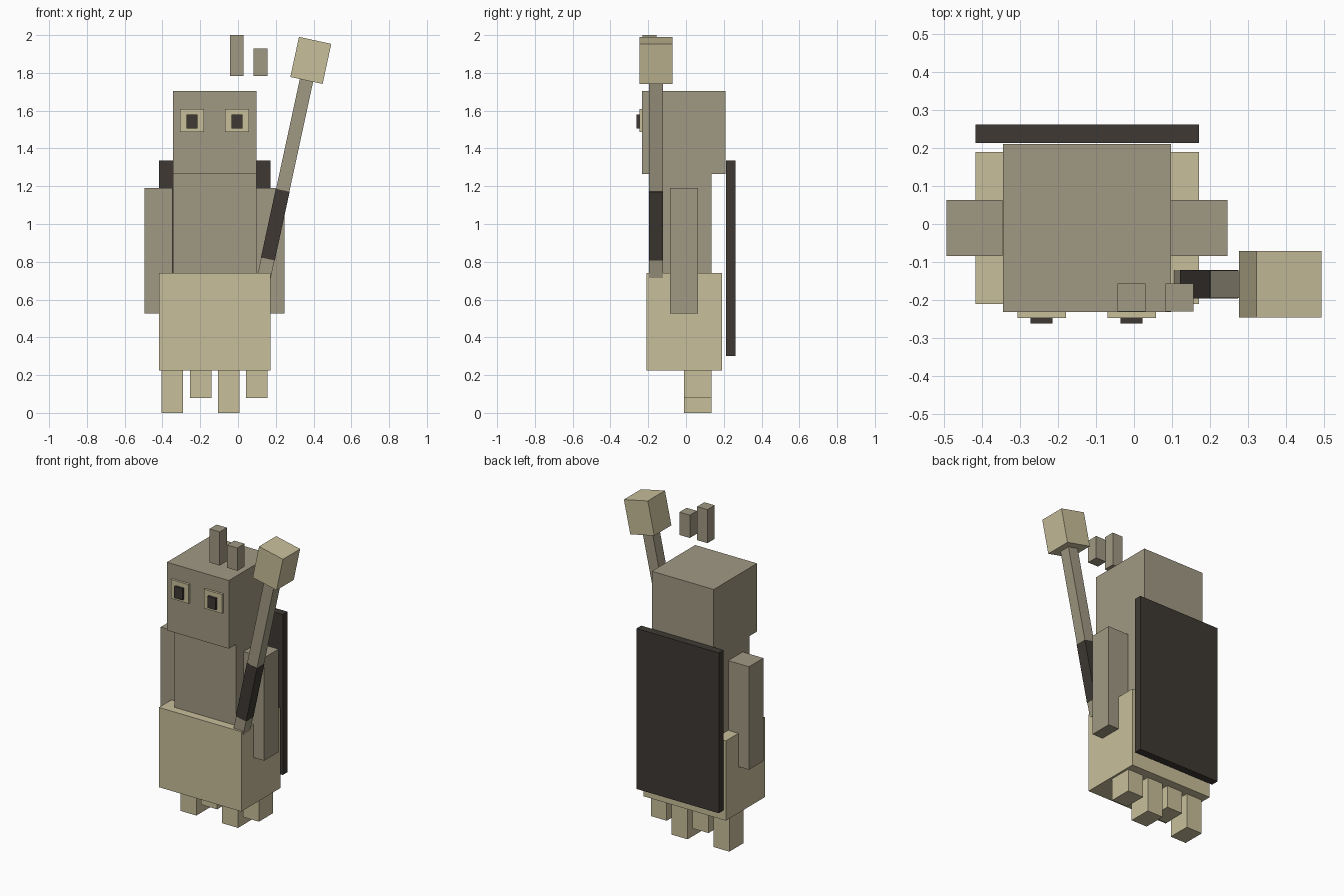
import bpy
import math
from mathutils import Matrix, Vector

if "Cube" in bpy.data.objects:
    bpy.data.objects.remove(bpy.data.objects["Cube"])


def linear(c):
    c /= 255
    return c / 12.92 if c <= 0.04045 else ((c + 0.055) / 1.055) ** 2.4


def material(name, rgb):
    m = bpy.data.materials.new(name)
    m.diffuse_color = (*[linear(c) for c in rgb], 1)
    m.use_nodes = True
    m.node_tree.nodes["Principled BSDF"].inputs["Base Color"].default_value = m.diffuse_color
    return m


cream = material("cream", (201, 191, 155))
stone = material("stone grey", (160, 153, 131))
dark = material("dark brown", (62, 57, 52))


def box(name, mat, x, y, z):
    """Box from its (min, max) range on each axis."""
    centre = Vector([(a + b) / 2 for a, b in (x, y, z)])
    size = [b - a for a, b in (x, y, z)]
    bpy.ops.mesh.primitive_cube_add(size=1)
    ob = bpy.context.object
    ob.name = name
    ob.data.transform(Matrix.Diagonal((*size, 1)))
    ob.location = centre
    ob.data.materials.append(mat)
    return ob


MID = -0.124  # body centre line in x

# Head and torso
box("head", stone, (-0.345, 0.097), (-0.232, 0.21), (1.265, 1.705))
box("torso", stone, (-0.345, 0.097), (-0.157, 0.135), (0.53, 1.265))

# Skirt and back panel
box("skirt", cream, (-0.418, 0.171), (-0.21, 0.19), (0.225, 0.74))
box("back_panel", dark, (-0.418, 0.171), (0.213, 0.262), (0.30, 1.335))

# Arms, mirrored about the body
for side, label in ((-1, "left"), (1, "right")):
    cx = MID + side * 0.296
    box(label + "_arm", stone, (cx - 0.074, cx + 0.074), (-0.084, 0.063), (0.525, 1.19))

# Eyes with raised pupils
for label, cx in (("left", -0.243), ("right", -0.006)):
    box(label + "_eye", cream, (cx - 0.064, cx + 0.064), (-0.247, -0.231), (1.487, 1.61))
    box(label + "_pupil", dark, (cx - 0.029, cx + 0.029), (-0.262, -0.246), (1.505, 1.58))

# Row of legs, alternating long and short
for i in range(4):
    cx = -0.347 + i * 0.149
    box(f"leg_{i + 1}", cream, (cx - 0.057, cx + 0.057), (-0.011, 0.135), (0.08 * (i % 2), 0.23))

# Small blocks floating over the head
box("tall_floating_block", stone, (-0.043, 0.03), (-0.23, -0.157), (1.783, 2.0))
box("short_floating_block", stone, (0.083, 0.157), (-0.23, -0.157), (1.783, 1.93))

# Leaning mallet, built upright from its foot and then tilted
foot = Vector((0.138, -0.159, 0.722))
tilt = Matrix.Rotation(math.radians(12.2), 4, 'Y')
for name, mat, w, low, high in (
    ("mallet_shaft", stone, 0.072, 0, 1.07),
    ("mallet_grip", dark, 0.075, 0.095, 0.467),
    ("mallet_head", cream, 0.175, 1.062, 1.279),
):
    h = w / 2
    part = box(name, mat, (-h, h), (-h, h), (low, high))
    part.location = foot + tilt @ part.location
    part.rotation_euler = tilt.to_euler()
